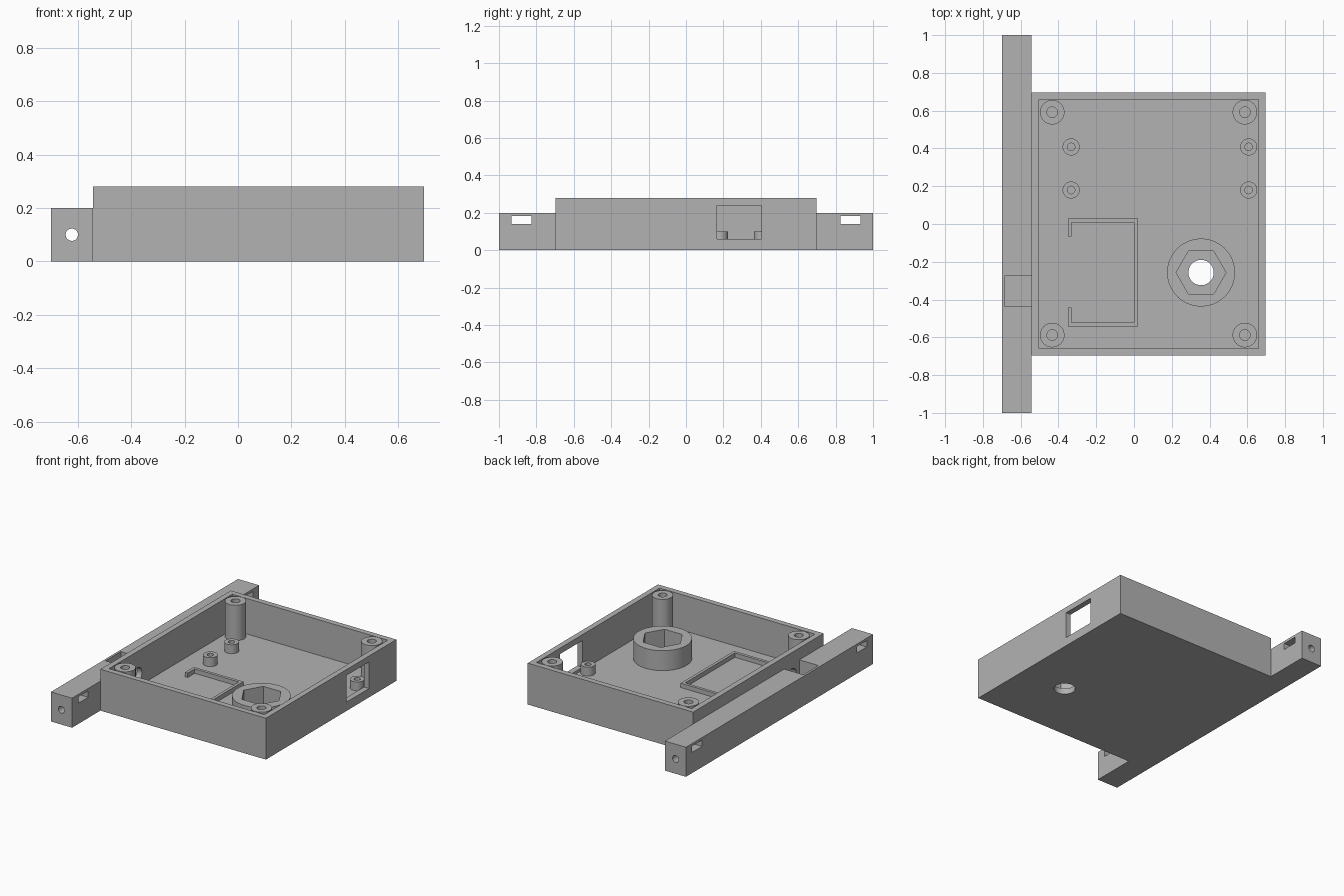
import bpy
import bmesh
from math import radians
from mathutils import Matrix, Vector

if "Cube" in bpy.data.objects:
    bpy.data.objects.remove(bpy.data.objects["Cube"], do_unlink=True)

grey = bpy.data.materials.new("light grey plastic")
grey.use_nodes = True
grey.diffuse_color = (0.45, 0.45, 0.45, 1)
grey.node_tree.nodes["Principled BSDF"].inputs["Base Color"].default_value = grey.diffuse_color


def finish(name, bm):
    bmesh.ops.recalc_face_normals(bm, faces=bm.faces)
    mesh = bpy.data.meshes.new(name)
    bm.to_mesh(mesh)
    bm.free()
    mesh.materials.append(grey)
    obj = bpy.data.objects.new(name, mesh)
    bpy.context.collection.objects.link(obj)
    return obj


def box(name, low, high):
    low, high = Vector(low), Vector(high)
    bm = bmesh.new()
    bmesh.ops.create_cube(bm, size=1, matrix=Matrix.Translation((low + high) / 2)
                          @ Matrix.Diagonal((high - low).to_4d()))
    return finish(name, bm)


def rod(name, start, end, radius, sides=40):
    start, end = Vector(start), Vector(end)
    axis = end - start
    turn = axis.to_track_quat("Z", "Y").to_matrix().to_4x4()
    bm = bmesh.new()
    bmesh.ops.create_cone(bm, cap_ends=True, segments=sides, radius1=radius, radius2=radius,
                          depth=axis.length, matrix=Matrix.Translation((start + end) / 2) @ turn)
    return finish(name, bm)


def prism(name, points, bottom, top):
    bm = bmesh.new()
    face = bm.faces.new([bm.verts.new((x, y, bottom)) for x, y in points])
    extruded = bmesh.ops.extrude_face_region(bm, geom=[face])["geom"]
    bmesh.ops.translate(bm, vec=(0, 0, top - bottom),
                        verts=[v for v in extruded if isinstance(v, bmesh.types.BMVert)])
    return finish(name, bm)


def cut(obj, *cutters):
    for cutter in cutters:
        cutter.hide_render = True
        mod = obj.modifiers.new("cut", "BOOLEAN")
        mod.operation, mod.solver, mod.object = "DIFFERENCE", "EXACT", cutter
    graph = bpy.context.evaluated_depsgraph_get()
    mesh = bpy.data.meshes.new_from_object(obj.evaluated_get(graph))
    obj.modifiers.clear()
    obj.data = mesh
    for cutter in cutters:
        bpy.data.objects.remove(cutter, do_unlink=True)
    return obj


def tube(name, x, y, bottom, top, radius, bore, bore_sides=40):
    return cut(rod(name, (x, y, bottom), (x, y, top), radius),
               rod("bore", (x, y, bottom - 0.1), (x, y, top + 0.1), bore, bore_sides))


FLOOR, RIM = 0.04, 0.28
LEFT, RIGHT, DEPTH, WALL = -0.542, 0.697, 0.697, 0.038
HUB_X, HUB_Y = 0.355, -0.257
parts = []

# Open case with a side window, cable hole and bolt hole
parts.append(cut(
    box("case", (LEFT, -DEPTH, 0), (RIGHT, DEPTH, RIM)),
    box("cavity", (LEFT + WALL, -DEPTH + WALL, FLOOR), (RIGHT - WALL, DEPTH - WALL, 0.5)),
    box("window", (0.62, 0.165, 0.06), (0.8, 0.405, 0.24)),
    rod("cable_hole", (-0.6, -0.357, 0.12), (-0.46, -0.357, 0.12), 0.05),
    rod("bolt_hole", (HUB_X, HUB_Y, -0.1), (HUB_X, HUB_Y, 0.1), 0.067)))

# Mounting bar with a lengthwise bore, strap slots and cable pocket
slots = [box("slot", (-0.8, y - 0.053, 0.14), (-0.4, y + 0.053, 0.183)) for y in (-0.88, 0.88)]
parts.append(cut(
    box("mounting_bar", (-0.7, -1, 0), (LEFT, 1, 0.2)),
    box("pocket", (-0.685, -0.438, FLOOR), (-0.5, -0.275, 0.3)),
    rod("bar_bore", (-0.622, -1.1, 0.1), (-0.622, 1.1, 0.1), 0.023),
    *slots))

# Tall corner screw posts
for x in (-0.433, 0.587):
    for y in (-0.588, 0.592):
        parts.append(tube("corner_post", x, y, FLOOR, RIM, 0.065, 0.028))

# Short board standoffs
for x in (-0.333, 0.607):
    for y in (0.18, 0.408):
        parts.append(tube("standoff", x, y, FLOOR, 0.1, 0.045, 0.02))

# Round hub with a hexagonal nut recess, corners along x
hub = tube("nut_hub", 0, 0, FLOOR, 0.175, 0.18, 0.132, 6)
hexagon_turn = Matrix.Rotation(radians(30), 4, "Z")
hub.data.transform(Matrix.Translation((HUB_X, HUB_Y, 0)) @ hexagon_turn)
parts.append(hub)

# Low rib that frames the battery bay, open on one side
x0, x1, y0, y1, t = -0.35, 0.02, -0.542, 0.028, 0.02
parts.append(prism("bay_rib", [
    (x0, y0), (x1, y0), (x1, y1), (x0, y1), (x0, -0.067), (x0 + t, -0.067),
    (x0 + t, y1 - t), (x1 - t, y1 - t), (x1 - t, y0 + t), (x0 + t, y0 + t),
    (x0 + t, -0.443), (x0, -0.443)], FLOOR, 0.07))

# Smooth round walls, keep edges sharp
bpy.ops.object.select_all(action="DESELECT")
for part in parts:
    part.select_set(True)
bpy.context.view_layer.objects.active = parts[0]
bpy.ops.object.shade_smooth_by_angle(angle=radians(30))
